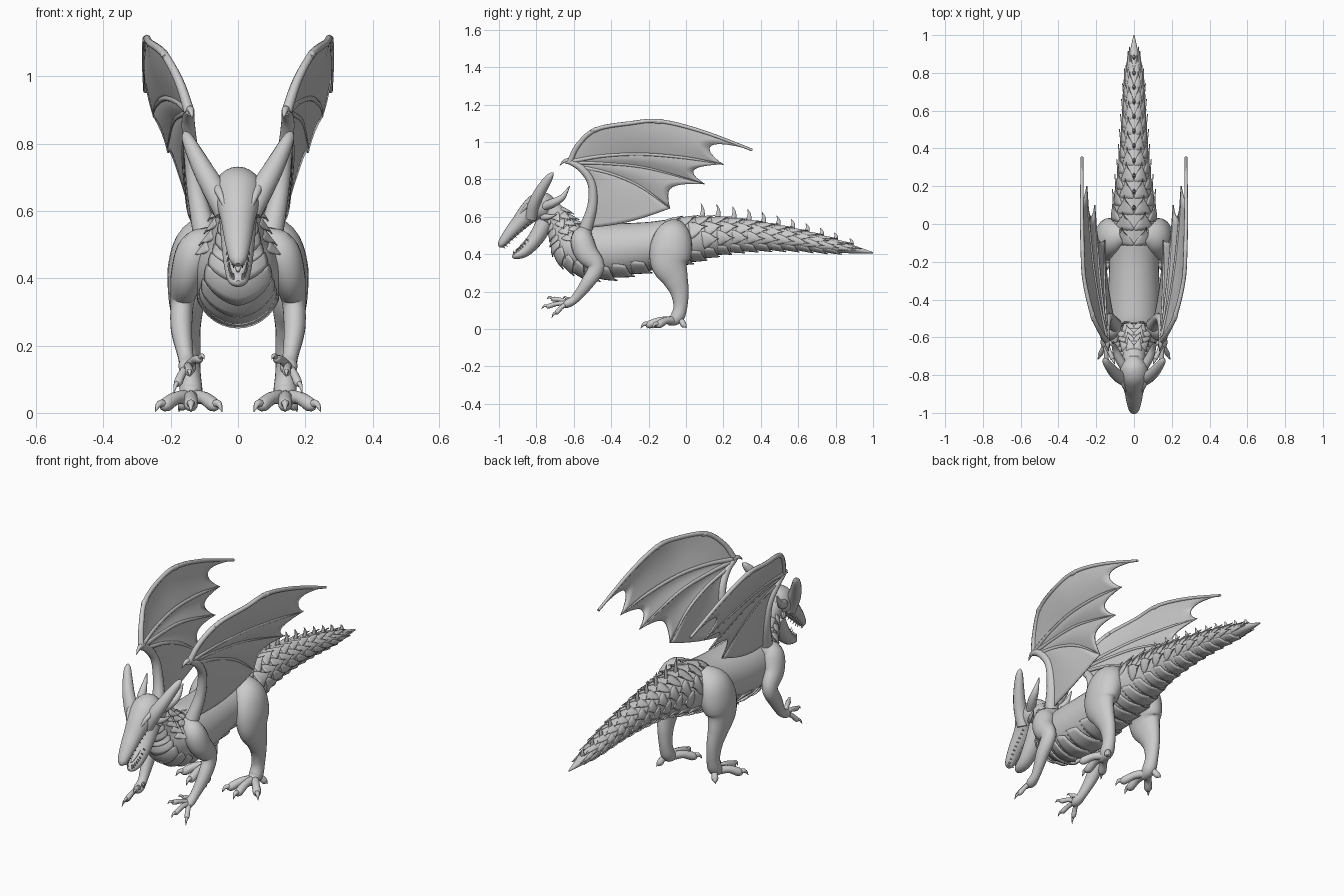
import bpy, bmesh
from math import sin, cos, pi
from mathutils import Vector

X = Vector((1, 0, 0))


def cr(P, t):
    """Catmull-Rom sample of a list of tuples (x, y, z, rx, rn)."""
    t = max(0, min(len(P) - 1, t))
    i = min(int(t), len(P) - 2)
    f = t - i
    a, b, c, d = P[max(i - 1, 0)], P[i], P[i + 1], P[min(i + 2, len(P) - 1)]
    return [0.5 * (2*q + (r-p)*f + (2*p - 5*q + 4*r - s)*f*f + (3*q - p - 3*r + s)*f**3)
            for p, q, r, s in zip(a, b, c, d)]


def frame(P, t):
    c = cr(P, t)
    T = (Vector(cr(P, t + .02)[:3]) - Vector(cr(P, t - .02)[:3])).normalized()
    side = (X - T * X.dot(T)).normalized()
    return Vector(c[:3]), side, side.cross(T), max(c[3], .001), max(c[-1], .001)


def surf(P, t, a, add=0):
    """Point on a swept tube: a = 0 is its back, pi its underside."""
    c, s, n, rx, rn = frame(P, t)
    return c + s * sin(a) * (rx + add) + n * cos(a) * (rn + add)


def grid(bm, rows, closed=False):
    V = [[bm.verts.new(p) for p in r] for r in rows]
    n = len(V[0])
    for r0, r1 in zip(V, V[1:]):
        for j in range(n if closed else n - 1):
            k = (j + 1) % n
            bm.faces.new((r0[j], r0[k], r1[k], r1[j]))
    if closed:
        bm.faces.new(V[0])
        bm.faces.new(V[-1])


def tube(bm, P, n=12, m=5):
    k = (len(P) - 1) * m
    grid(bm, [[surf(P, i / m, 2*pi*j/n) for j in range(n)] for i in range(k + 1)], True)


def plate(bm, P, t, a, dt, da, lift, leaf=1.0, vee=0.0, nu=4, nv=6):
    """Overlapping scale lying on a tube, its tailward edge lifted."""
    rows = []
    for i in range(nu + 1):
        u = i / nu
        row = []
        for j in range(nv + 1):
            v = 2 * j / nv - 1
            w = da * (1 - leaf * .97 * u * u)
            row.append(surf(P, t + dt * u * (1 - vee * abs(v)), a + v * w,
                            -.004 + (lift + .004) * u * (1 - .6 * abs(v) ** 2)))
        rows.append(row)
    grid(bm, rows)


def make(name, fill, mirror=False, thick=0):
    bm = bmesh.new()
    fill(bm)
    bmesh.ops.recalc_face_normals(bm, faces=bm.faces)
    me = bpy.data.meshes.new(name)
    bm.to_mesh(me)
    bm.free()
    me.shade_smooth()
    me.set_sharp_from_angle(angle=.8)
    ob = bpy.data.objects.new(name, me)
    bpy.context.collection.objects.link(ob)
    if thick:
        mod = ob.modifiers.new("thickness", 'SOLIDIFY')
        mod.thickness, mod.offset = thick, 0
    if mirror:
        ob.modifiers.new("mirror", 'MIRROR').use_clip = False
    return ob


def spine(*rows):
    return [(0, *r) for r in rows]


# Neck, torso and tail
BODY = spine((-.77, .66, .055, .055), (-.70, .605, .062, .065), (-.645, .52, .085, .09),
             (-.585, .445, .125, .13), (-.45, .418, .14, .147), (-.2, .442, .13, .13),
             (0, .475, .125, .122), (.2, .5, .092, .097), (.4, .495, .071, .075),
             (.6, .475, .058, .056), (.8, .442, .043, .036), (1, .408, .003, .003))
make("body", lambda bm: tube(bm, BODY, 32, 6))

# Skull and lower jaw, listed from the tip backwards
HEAD = spine((-1, .44, .008, .008), (-.985, .457, .026, .022), (-.94, .513, .04, .034),
             (-.89, .568, .05, .044), (-.84, .62, .064, .058), (-.79, .652, .075, .074),
             (-.74, .66, .064, .068), (-.70, .66, .025, .03))
JAW = spine((-.93, .388, .006, .006), (-.91, .392, .027, .019), (-.86, .418, .038, .032),
            (-.8, .488, .048, .042), (-.75, .575, .055, .048))
make("skull", lambda bm: tube(bm, HEAD, 24))
make("lower_jaw", lambda bm: tube(bm, JAW, 20))
make("tongue", lambda bm: tube(bm, spine((-.91, .42, .004, .003), (-.87, .455, .016, .007),
                                         (-.82, .51, .02, .01), (-.77, .57, .02, .01)), 10))


def teeth(bm):
    for P, a, t0, t1, n in ((HEAD, 2.3, .8, 3.6, 10), (JAW, .9, .7, 2.6, 8)):
        for i in range(n):
            t = t0 + (t1 - t0) * i / (n - 1)
            p, nor = surf(P, t, a, -.004), frame(P, t)[2]
            q = p + nor * (.021 if a < 2 else -.021)
            tube(bm, [(*p, .005, .005), (*q, .0005, .0005)], 6, 2)


make("teeth", teeth, True)


# Eyes, brows and nostrils
def eyes(bm):
    tube(bm, [(.048, -.85, .632, .004, .004), (.056, -.842, .634, .012, .012),
              (.056, -.828, .638, .012, .012), (.05, -.82, .64, .004, .004)], 12)
    tube(bm, [(.035, -.895, .605, .004, .004), (.052, -.86, .648, .011, .01),
              (.063, -.82, .675, .013, .012), (.056, -.77, .69, .005, .005)], 10)
    tube(bm, [(.01, -.985, .475, .003, .003), (.014, -.972, .486, .007, .006),
              (.012, -.955, .503, .003, .003)], 8)


make("eyes_and_brows", eyes, True)


# Horns and cheek spikes
def horns(bm):
    tube(bm, [(.045, -.83, .59, .025, .03), (.07, -.815, .66, .034, .032),
              (.105, -.785, .725, .03, .03), (.138, -.745, .79, .022, .024),
              (.153, -.722, .822, .015, .015), (.16, -.71, .836, .002, .002)], 14)
    tube(bm, [(.05, -.76, .655, .024, .024), (.08, -.71, .675, .023, .023),
              (.1, -.66, .705, .016, .016), (.108, -.622, .765, .002, .002)], 12)
    tube(bm, [(.04, -.77, .6, .016, .02), (.066, -.735, .6, .012, .014),
              (.085, -.69, .612, .001, .001)], 8)


make("horns", horns, True)


# Broad plates from the throat to under the tail
def belly(bm):
    t = .9
    while t < 10:
        r = frame(BODY, t)[4]
        front = t < 4
        plate(bm, BODY, t, pi, .44, 1.05, .003 + (.1 if front else .07) * r, .12, .35, 4, 12)
        t += .33 if front else .37


make("belly_plates", belly, thick=.006)


# Pointed scales on neck, rump and tail
def scales(bm):
    for row, (a, start) in enumerate(((.45, 5.5), (1.1, 5.9), (1.7, 6.4))):
        t = start + (row % 2) * .2
        while t < 10.3:
            r = frame(BODY, t)[3]
            plate(bm, BODY, t, a, .52, .46, .003 + .15 * r, 1, .3)
            t += .4
    for row, a in enumerate((.35, .95, 1.55)):
        for i in range(5 if row < 2 else 4):
            plate(bm, BODY, .9 + i * .42 + (row % 2) * .2, a, .55, .42, .02, 1, .3)


make("scales", scales, True, .005)


# Row of spikes down the tail
def spikes(bm):
    for i in range(11):
        t = 6.5 + i * .385
        p = surf(BODY, t, 0, -.005)
        h = .078 - .0042 * i
        tube(bm, [(0, p.y, p.z, .009, .016), (0, p.y + .004, p.z + h * .55, .006, .009),
                  (0, p.y - .006, p.z + h, .001, .001)], 8, 3)


make("tail_spikes", spikes)


def toe(bm, base, tip, r, claw):
    b, e = Vector(base), Vector(tip)
    d = (e - b).normalized()
    m = b.lerp(e, .55) + Vector((0, 0, r * .5))
    tube(bm, [(*b, r, r), (*m, r * .85, r * .85), (*e, r * .9, r * .9),
              (*(e + d * r * .9), r * .3, r * .3)], 10)
    q = e + d * claw
    tube(bm, [(*e, r * .6, r * .6), (*(e + d * claw * .6 + Vector((0, 0, r * .35))), r * .45, r * .45),
              (q.x, q.y, max(q.z - r * .7, .003), .001, .001)], 8)


# Arms with three reaching fingers and a thumb
def arm(bm):
    tube(bm, [(.07, -.53, .53, .03, .03), (.12, -.555, .485, .058, .06), (.15, -.535, .41, .05, .062),
              (.165, -.48, .335, .036, .045), (.168, -.525, .25, .032, .036),
              (.155, -.59, .165, .023, .024), (.15, -.635, .135, .026, .022),
              (.15, -.66, .125, .012, .01)], 18)
    for tip in ((.115, -.71, .16), (.145, -.735, .122), (.178, -.69, .09)):
        toe(bm, (.15, -.63, .137), tip, .014, .038)
    toe(bm, (.14, -.61, .145), (.12, -.635, .16), .012, .03)


make("arms", arm, True)


# Hind legs and splayed feet
def leg(bm):
    tube(bm, [(.05, -.05, .555, .04, .05), (.105, -.065, .505, .075, .095), (.135, -.08, .43, .074, .112),
              (.15, -.088, .35, .058, .1), (.152, -.058, .27, .043, .07), (.147, -.035, .2, .035, .05),
              (.142, -.03, .12, .031, .037), (.14, -.05, .06, .034, .036), (.14, -.1, .035, .02, .018)], 20)
    for tip in ((.073, -.165, .024), (.14, -.195, .024), (.215, -.145, .024)):
        toe(bm, (.14, -.06, .045), tip, .023, .048)
    toe(bm, (.14, -.04, .05), (.165, -.012, .022), .018, .02)


make("hind_legs", leg, True)

# Wing bones
ARM = [(.145, -.62, .895, .016), (.148, -.56, .86, .02), (.14, -.505, .78, .022),
       (.125, -.5, .66, .027), (.1, -.535, .54, .036)]
RIBS = [[(.145, -.62, .895, .016), (.175, -.575, .985, .014), (.22, -.48, 1.067, .012),
         (.262, -.3, 1.1, .011), (.272, -.14, 1.111, .011), (.276, .08, 1.058, .01), (.275, .355, .957, .007)],
        [(.145, -.62, .895, .013), (.18, -.45, .925, .01), (.215, -.24, .935, .009),
         (.24, 0, .915, .008), (.25, .2, .88, .003)],
        [(.145, -.62, .89, .012), (.168, -.42, .885, .009), (.19, -.2, .86, .008), (.208, .1, .775, .003)],
        [(.147, -.58, .87, .011), (.155, -.4, .83, .009), (.16, -.24, .76, .008), (.155, -.085, .645, .003)]]


def wing_bones(bm):
    tube(bm, ARM, 14)
    for r in RIBS:
        tube(bm, r, 8, 6)
    tube(bm, [(.145, -.6, .9, .014), (.14, -.645, .9, .01), (.135, -.675, .875, .001)], 8)
    for x, y, z in ((.22, -.48, 1.067), (.272, -.14, 1.11), (.145, -.615, .895)):
        tube(bm, [(x, y - .03, z - .008, .004), (x, y, z, .013), (x, y + .03, z, .004)], 10)


make("wing_bones", wing_bones, True)


# Scalloped skin between the bones
def wing_skin(bm):
    lines = RIBS + [ARM]
    for k, (A, B, s) in enumerate(zip(lines, lines[1:], (.13, .14, .15, 0))):
        rows = []
        for i in range(19):
            row = []
            for j in range(13):
                u = j / 12
                v = i / 18 * (1 - s * (4 * u * (1 - u)) ** .7)
                p = Vector(cr(A, v * (len(A) - 1))[:3]).lerp(Vector(cr(B, v * (len(B) - 1))[:3]), u)
                p.x += .012 * sin(pi * u) * v
                if k == 3:  # lowest panel hangs down to the flank
                    p.z -= .02 * sin(pi * u) * v ** 4
                row.append(p)
            rows.append(row)
        grid(bm, rows)


make("wing_skin", wing_skin, True, .006)
